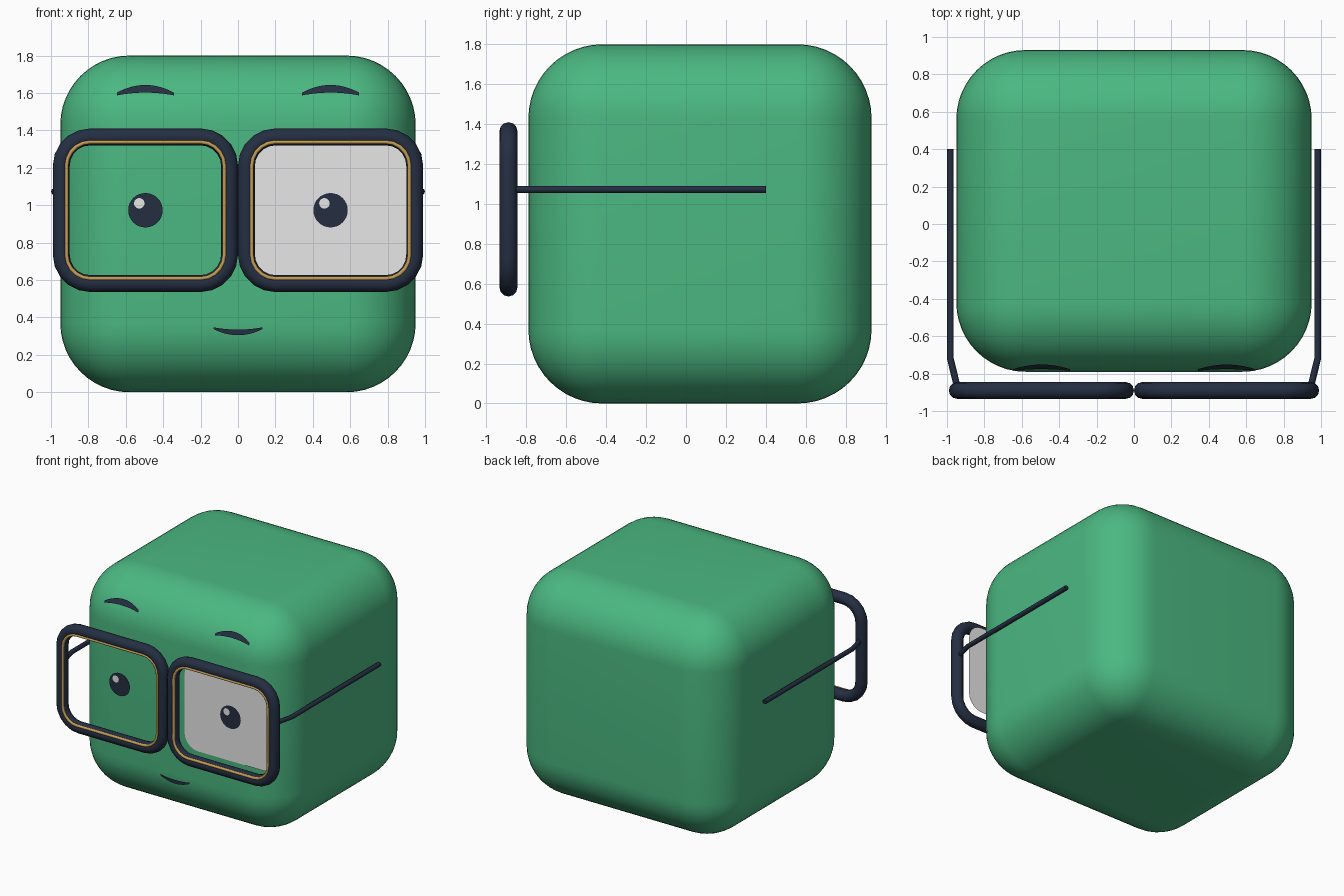
import bpy, bmesh
from math import sin, cos, pi, radians

cube = bpy.data.objects.get("Cube")
if cube:
    bpy.data.objects.remove(cube, do_unlink=True)


def material(name, rgb):
    m = bpy.data.materials.new(name)
    m.use_nodes = True
    m.diffuse_color = (*rgb, 1)
    m.node_tree.nodes["Principled BSDF"].inputs["Base Color"].default_value = (*rgb, 1)
    return m


GREEN = material("green", (0.07, 0.48, 0.22))
NAVY = material("dark navy", (0.018, 0.028, 0.055))
GOLD = material("gold", (0.56, 0.34, 0.09))
WHITE = material("white", (0.8, 0.8, 0.8))


def add(name, data, mat):
    data.materials.append(mat)
    ob = bpy.data.objects.new(name, data)
    bpy.context.collection.objects.link(ob)
    return ob


def rounded_rect(cx, cz, hw, hh, r, steps=5):
    """Outline as (x, z) points, anticlockwise."""
    pts = []
    for q, (sx, sz) in enumerate([(1, 1), (-1, 1), (-1, -1), (1, -1)]):
        for i in range(steps + 1):
            a = pi / 2 * (q + i / steps)
            pts.append((cx + sx * (hw - r) + r * cos(a), cz + sz * (hh - r) + r * sin(a)))
    return pts


def tube(name, pts, radius, mat, closed=False, res=4):
    cu = bpy.data.curves.new(name, "CURVE")
    cu.dimensions = "3D"
    cu.bevel_depth = radius
    cu.bevel_resolution = res
    cu.use_fill_caps = True
    sp = cu.splines.new("POLY")
    sp.points.add(len(pts) - 1)
    for p, co in zip(sp.points, pts):
        p.co = (*co, 1)
    sp.use_cyclic_u = closed
    sp.use_smooth = True
    return add(name, cu, mat)


def plate(name, pts, mat):
    """One flat face facing the front."""
    bm = bmesh.new()
    f = bm.faces.new([bm.verts.new(p) for p in pts])
    f.normal_update()
    if f.normal.y > 0:
        f.normal_flip()
    me = bpy.data.meshes.new(name)
    bm.to_mesh(me)
    bm.free()
    return add(name, me, mat)


def disc(name, x, y, z, r, mat):
    ring = [2 * pi * i / 32 for i in range(32)]
    return plate(name, [(x + r * cos(a), y, z + r * sin(a)) for a in ring], mat)


def crescent(cx, z, hw, outer, inner, tip):
    """Outline between two arcs, as (x, z) points."""
    ts = [i / 8 - 1 for i in range(17)]
    far = [(cx + hw * t, z + tip + (outer - tip) * (1 - t * t)) for t in ts]
    near = [(cx + hw * t, z + inner * (1 - t * t)) for t in reversed(ts)]
    return far + near


# Rounded block body
bpy.ops.mesh.primitive_cube_add(size=1, location=(0, 0.07, 0.9))
body = bpy.context.object
body.name = "body"
body.scale = (1.9, 1.72, 1.8)
bpy.ops.object.transform_apply(location=False, rotation=False, scale=True)
body.data.materials.append(GREEN)
bevel = body.modifiers.new("round", "BEVEL")
bevel.width = 0.37
bevel.segments = 12
bpy.ops.object.modifier_apply(modifier="round")
bpy.ops.object.shade_smooth_by_angle(angle=radians(30))

# Parts on both sides of the face
EYE_X, EYE_Z = 0.495, 0.973
for side, s in (("left", 1), ("right", -1)):
    cx = s * EYE_X
    rim = rounded_rect(cx, EYE_Z, 0.45, 0.392, 0.155)
    tube(side + "_glasses_rim", [(x, -0.89, z) for x, z in rim], 0.045, NAVY, True)
    trim = rounded_rect(cx, EYE_Z, 0.422, 0.365, 0.127)
    tube(side + "_gold_trim", [(x, -0.925, z) for x, z in trim], 0.011, GOLD, True, 2)
    temple = [(s * 0.945, -0.87, 1.073), (s * 0.982, -0.72, 1.073), (s * 0.982, 0.4, 1.073)]
    tube(side + "_temple", temple, 0.018, NAVY, res=2)

    disc(side + "_pupil", cx, -0.803, EYE_Z, 0.092, NAVY)
    disc(side + "_eye_glint", cx - 0.033, -0.807, EYE_Z + 0.037, 0.028, WHITE)

    # Eyebrow leans back along the rounded top edge
    brow = crescent(cx, 1.587, 0.152, 0.056, 0.015, 0.015)
    plate(side + "_eyebrow", [(x, -0.785 + 0.6 * (z - 1.587), z) for x, z in brow], NAVY)

# Single white lens
lens = rounded_rect(EYE_X, EYE_Z, 0.415, 0.357, 0.12)
plate("left_lens", [(x, -0.796, z) for x, z in lens], WHITE)

# Mouth
smile = crescent(0, 0.347, 0.13, -0.042, -0.012, -0.01)
plate("mouth", [(x, -0.803, z) for x, z in smile], NAVY)
